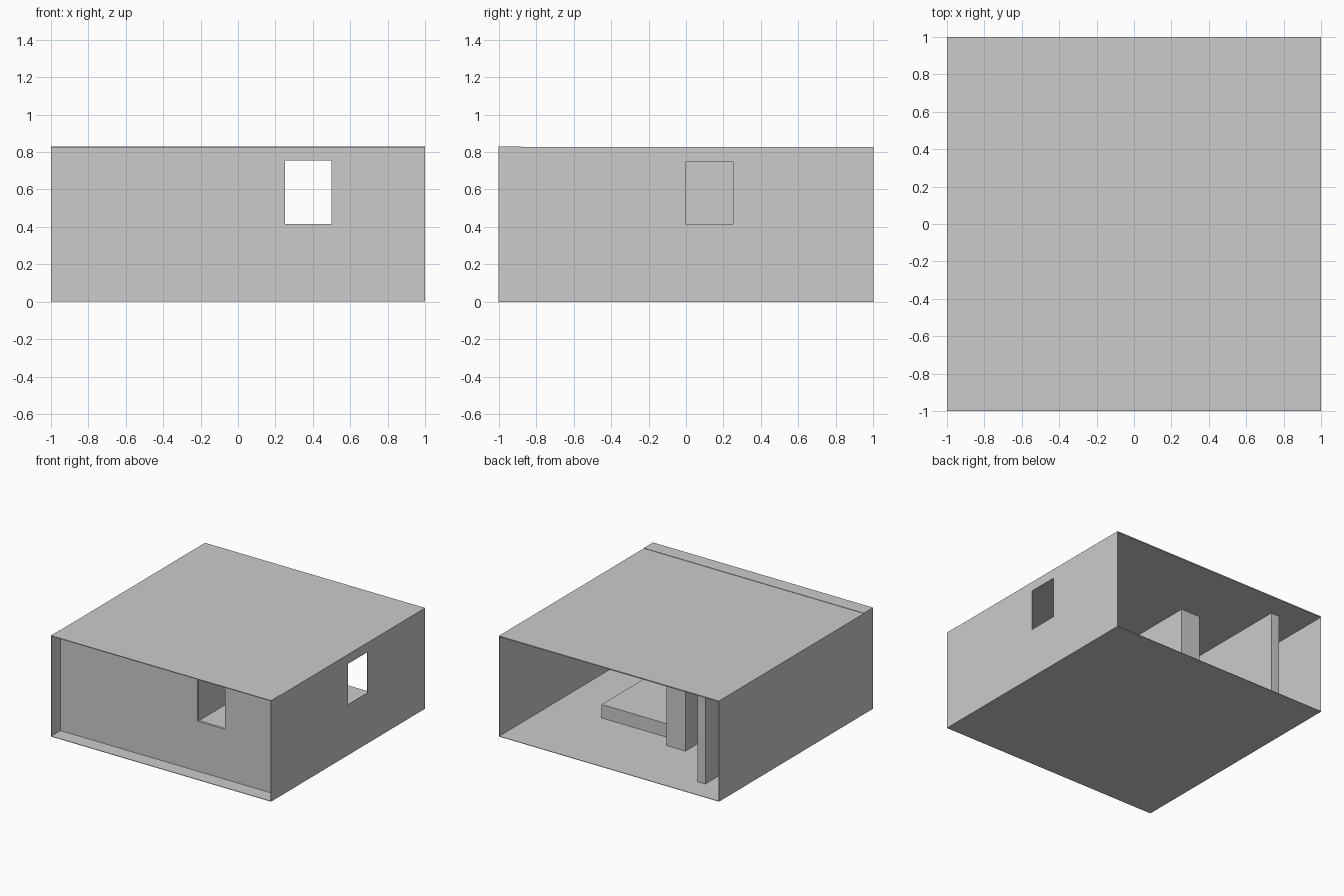
import bpy

if "Cube" in bpy.data.objects:
    bpy.data.objects.remove(bpy.data.objects["Cube"])


def box(name, lo, hi):
    """Axis-aligned box between two corners."""
    size = [b - a for a, b in zip(lo, hi)]
    centre = [(a + b) / 2 for a, b in zip(lo, hi)]
    bpy.ops.mesh.primitive_cube_add(size=1, location=centre)
    ob = bpy.context.object
    ob.name = name
    ob.scale = size
    bpy.ops.object.transform_apply(location=False, rotation=False, scale=True)
    return ob


def cut(wall, lo, hi):
    """Cut a window opening through a wall."""
    cutter = box("window_cutter", lo, hi)
    cutter.hide_render = True
    mod = wall.modifiers.new("window", "BOOLEAN")
    mod.operation = "DIFFERENCE"
    mod.solver = "EXACT"
    mod.object = cutter
    bpy.context.view_layer.objects.active = wall
    bpy.ops.object.modifier_apply(modifier=mod.name)
    bpy.data.objects.remove(cutter)


T = 0.004        # thin shell panels
H = 0.83         # total height
CEIL = 0.818     # underside of the roof
FRONT = -0.88    # outer face of the recessed front wall
BACK = FRONT + 0.02

# Floor and side walls; the back stays open
box("floor", (-1, -1, 0), (1, 1, T))
box("left_wall", (-1, -1, T), (-1 + T, 1, H - 0.003))
right_wall = box("right_wall", (1 - T, -1, T), (1, 1, H - 0.003))
cut(right_wall, (0.9, 0.0, 0.415), (1.1, 0.25, 0.75))

# Recessed front wall with window
front_wall = box("front_wall", (-1 + T, FRONT, T), (1 - T, BACK, CEIL))
cut(front_wall, (0.25, FRONT - 0.1, 0.415), (0.5, BACK + 0.1, 0.755))

# Roof, with a slightly raised strip over the front recess
box("roof", (-1, FRONT, CEIL), (1, 1, H - 0.003))
box("front_eave", (-1, -1, H - 0.006), (1, FRONT, H))

# Interior partitions running back from the front wall, and low platform
box("thin_partition", (-0.743, BACK, T), (-0.67, 0.81, CEIL))
box("thick_partition", (-0.289, BACK, T), (-0.116, 0.42, CEIL))
box("platform", (-0.116, BACK, T), (0.557, 0.30, 0.115))
